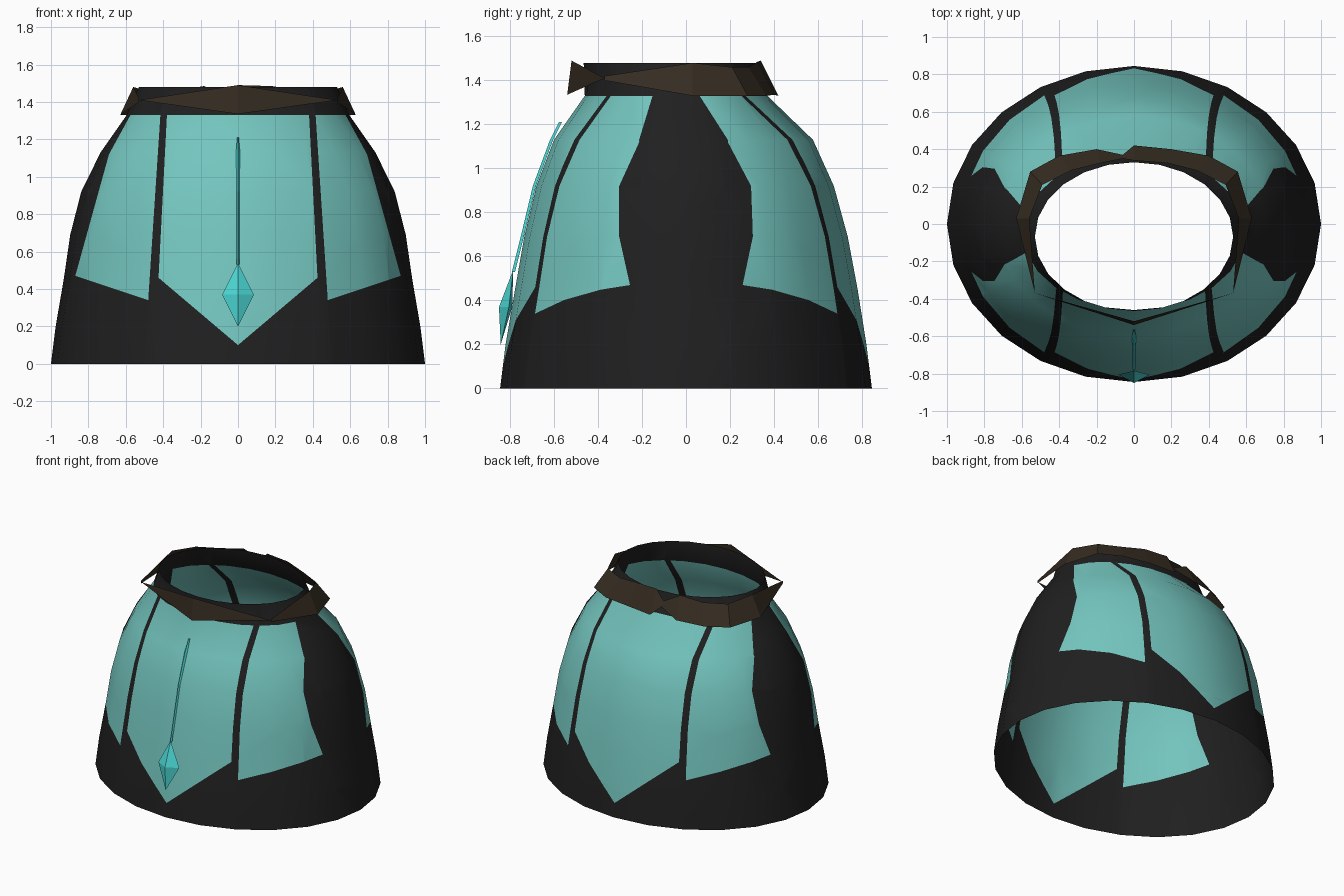
import bpy, bmesh, math
from mathutils import Vector

if "Cube" in bpy.data.objects:
    bpy.data.objects.remove(bpy.data.objects["Cube"])


def material(name, rgb):
    m = bpy.data.materials.new(name)
    m.diffuse_color = (*rgb, 1)
    m.use_nodes = True
    m.node_tree.nodes["Principled BSDF"].inputs["Base Color"].default_value = m.diffuse_color
    return m


BLACK = material("black_cloth", (0.014, 0.014, 0.014))
TEAL = material("teal_panel", (0.175, 0.56, 0.52))
BROWN = material("brown_leather", (0.036, 0.025, 0.015))
CYAN = material("bright_cyan", (0.07, 0.68, 0.66))


def finish(name, bm, *mats):
    me = bpy.data.meshes.new(name)
    bm.to_mesh(me)
    bm.free()
    ob = bpy.data.objects.new(name, me)
    bpy.context.collection.objects.link(ob)
    for m in mats:
        me.materials.append(m)
    return ob


def poly_object(name, verts, faces, mat):
    bm = bmesh.new()
    vs = [bm.verts.new(v) for v in verts]
    for f in faces:
        bm.faces.new([vs[i] for i in f])
    return finish(name, bm, mat)


# Skirt: right half of a 24-sided bell; rings are z, half width, front depth, back depth
RINGS = [(0, 1.0, .845, .845), (.2, .975, .82, .82), (.45, .932, .777, .78),
         (.69, .897, .735, .735), (.92, .838, .68, .672), (1.13, .735, .60, .577),
         (1.33, .595, .46, .37), (1.48, .53, .465, .33)]
bm = bmesh.new()
rows = []
for z, rx, yf, yb in RINGS:
    row = []
    for i in range(13):
        a = math.radians(-90 + 15 * i)
        x = 0 if i in (0, 12) else rx * math.cos(a)
        row.append(bm.verts.new((x, (yb - yf) / 2 + (yb + yf) / 2 * math.sin(a), z)))
    rows.append(row)
for lo, hi in zip(rows, rows[1:]):
    for i in range(12):
        bm.faces.new((lo[i], lo[i + 1], hi[i + 1], hi[i]))

# Panels: convex outlines in x and z, the same on front and back
PANELS = [[(0, .1), (.425, .46), (.38, 1.33), (0, 1.33)],
          [(.48, .34), (.87, .47), (.69, 1.12), (.575, 1.33), (.415, 1.33)]]


def edges(outline):
    return list(zip(outline, outline[1:] + outline[:1]))


for outline in PANELS:
    for (ax, az), (bx, bz) in edges(outline):
        if ax == bx or az == bz:
            continue
        bmesh.ops.bisect_plane(bm, geom=bm.verts[:] + bm.edges[:] + bm.faces[:], dist=1e-5,
                               plane_co=(ax, 0, az),
                               plane_no=Vector((az - bz, 0, bx - ax)).normalized())
for f in bm.faces:
    c = f.calc_center_median()
    f.material_index = int(any(
        all((bx - ax) * (c.z - az) - (bz - az) * (c.x - ax) > 0 for (ax, az), (bx, bz) in edges(o))
        for o in PANELS))
skirt = finish("skirt", bm, BLACK, TEAL)
mirror = skirt.modifiers.new("mirror", 'MIRROR')
mirror.use_clip = True
bpy.context.view_layer.objects.active = skirt
skirt.select_set(True)
bpy.ops.object.shade_smooth_by_angle(angle=math.radians(40))
skirt.select_set(False)

# Belt front: folded diamond
poly_object("belt_front",
            [(0, -.54, 1.335), (.53, -.37, 1.41), (0, -.52, 1.49), (-.53, -.37, 1.41)],
            [(0, 1, 2), (0, 2, 3)], BROWN)

# Belt back: leaning strip with a pinch; bottom x, y, z and top x, y, z
SIDE = [((.53, -.37, 1.40), (.53, -.37, 1.42)), ((.63, .03, 1.33), (.56, .03, 1.48)),
        ((.555, .28, 1.33), (.49, .21, 1.46)), ((.40, .365, 1.33), (.34, .285, 1.46)),
        ((.20, .40, 1.335), (.18, .325, 1.485))]
MIDDLE = [((0, .42, 1.33), (0, .34, 1.49)), ((-.06, .37, 1.385), (-.06, .35, 1.42))]
LEFT = [tuple((-x, y, z) for x, y, z in pair) for pair in reversed(SIDE)]
stations = SIDE + MIDDLE + LEFT
poly_object("belt_back", [p for pair in stations for p in pair],
            [(2 * i, 2 * i + 2, 2 * i + 3, 2 * i + 1) for i in range(len(stations) - 1)], BROWN)

# Pendant: faceted diamond
poly_object("pendant",
            [(0, -.85, .37), (.085, -.805, .37), (0, -.785, .54), (-.085, -.805, .37),
             (0, -.842, .2), (0, -.79, .37)],
            [(0, 1, 2), (0, 2, 3), (0, 3, 4), (0, 4, 1),
             (5, 2, 1), (5, 3, 2), (5, 4, 3), (5, 1, 4)], CYAN)

# Cord: thin ridge following the front down to the pendant; z, y, half width
CORD = [(1.21, -.572, .004), (1.13, -.612, .011), (.92, -.69, .007), (.69, -.745, .007),
        (.53, -.785, .007)]
verts, faces = [], []
for z, y, w in CORD:
    verts += [(-w, y + .008, z), (0, y - .006, z), (w, y + .008, z)]
for i in range(0, 3 * len(CORD) - 3, 3):
    faces += [(i, i + 3, i + 4, i + 1), (i + 1, i + 4, i + 5, i + 2)]
poly_object("cord", verts, faces, CYAN)
